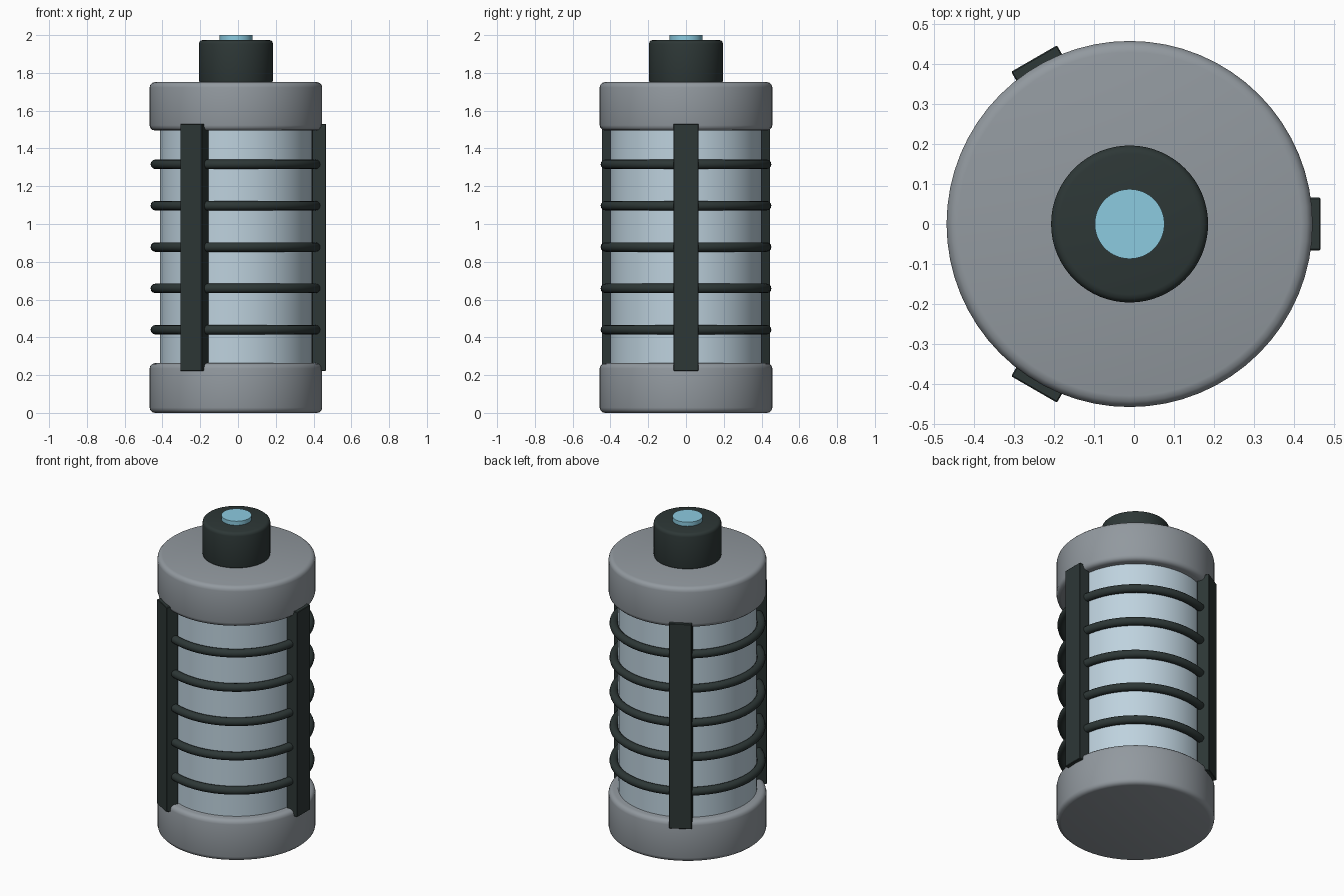
import bpy, math

if "Cube" in bpy.data.objects:
    bpy.data.objects.remove(bpy.data.objects["Cube"])

CX = -0.011  # main axis is slightly off centre because of the three bars


def material(name, rgb):
    m = bpy.data.materials.new(name)
    lin = [((c / 255 + 0.055) / 1.055) ** 2.4 for c in rgb]
    m.diffuse_color = (*lin, 1)
    m.use_nodes = True
    m.node_tree.nodes["Principled BSDF"].inputs["Base Color"].default_value = m.diffuse_color
    return m


GREY = material("grey metal", (146, 153, 159))
DARK = material("dark rubber", (45, 55, 54))
GLASS = material("pale glass", (190, 210, 222))
BLUE = material("blue light", (140, 203, 224))


def finish(name, mat, bevel=0.0, segments=3):
    ob = bpy.context.object
    ob.name = name
    ob.data.materials.append(mat)
    if bevel:
        mod = ob.modifiers.new("soft edges", "BEVEL")
        mod.width = bevel
        mod.segments = segments
        mod.limit_method = "ANGLE"
        mod.angle_limit = math.radians(40)
        bpy.ops.object.modifier_apply(modifier=mod.name)
    bpy.ops.object.shade_smooth_by_angle(angle=math.radians(35))
    return ob


def cylinder(name, mat, r, z0, z1, bevel=0.0):
    bpy.ops.mesh.primitive_cylinder_add(vertices=64, radius=r, depth=z1 - z0,
                                        location=(CX, 0, (z0 + z1) / 2))
    return finish(name, mat, bevel)


# Main body: end caps, glass tube, top knob and light
cylinder("bottom_cap", GREY, 0.457, 0.0, 0.263, 0.028)
cylinder("top_cap", GREY, 0.457, 1.495, 1.751, 0.028)
cylinder("glass_tube", GLASS, 0.402, 0.22, 1.53)
cylinder("knob", DARK, 0.196, 1.74, 1.974, 0.02)
cylinder("light", BLUE, 0.087, 1.95, 2.0)

# Guard rings around the tube
for i in range(5):
    bpy.ops.mesh.primitive_torus_add(major_radius=0.427, minor_radius=0.025,
                                     major_segments=64, minor_segments=12,
                                     location=(CX, 0, 0.44 + i * 0.219))
    finish(f"guard_ring_{i + 1}", DARK)

# Three upright bars, evenly spaced
for i in range(3):
    a = i * math.tau / 3
    thick, outer = 0.075, 0.477
    r = outer - thick / 2
    bpy.ops.mesh.primitive_cube_add(size=1, location=(CX + r * math.cos(a), r * math.sin(a), 0.876),
                                    rotation=(0, 0, a))
    bpy.context.object.scale = (thick, 0.132, 1.308)
    bpy.ops.object.transform_apply(location=False, rotation=False, scale=True)
    finish(f"upright_bar_{i + 1}", DARK, 0.003, 1)
